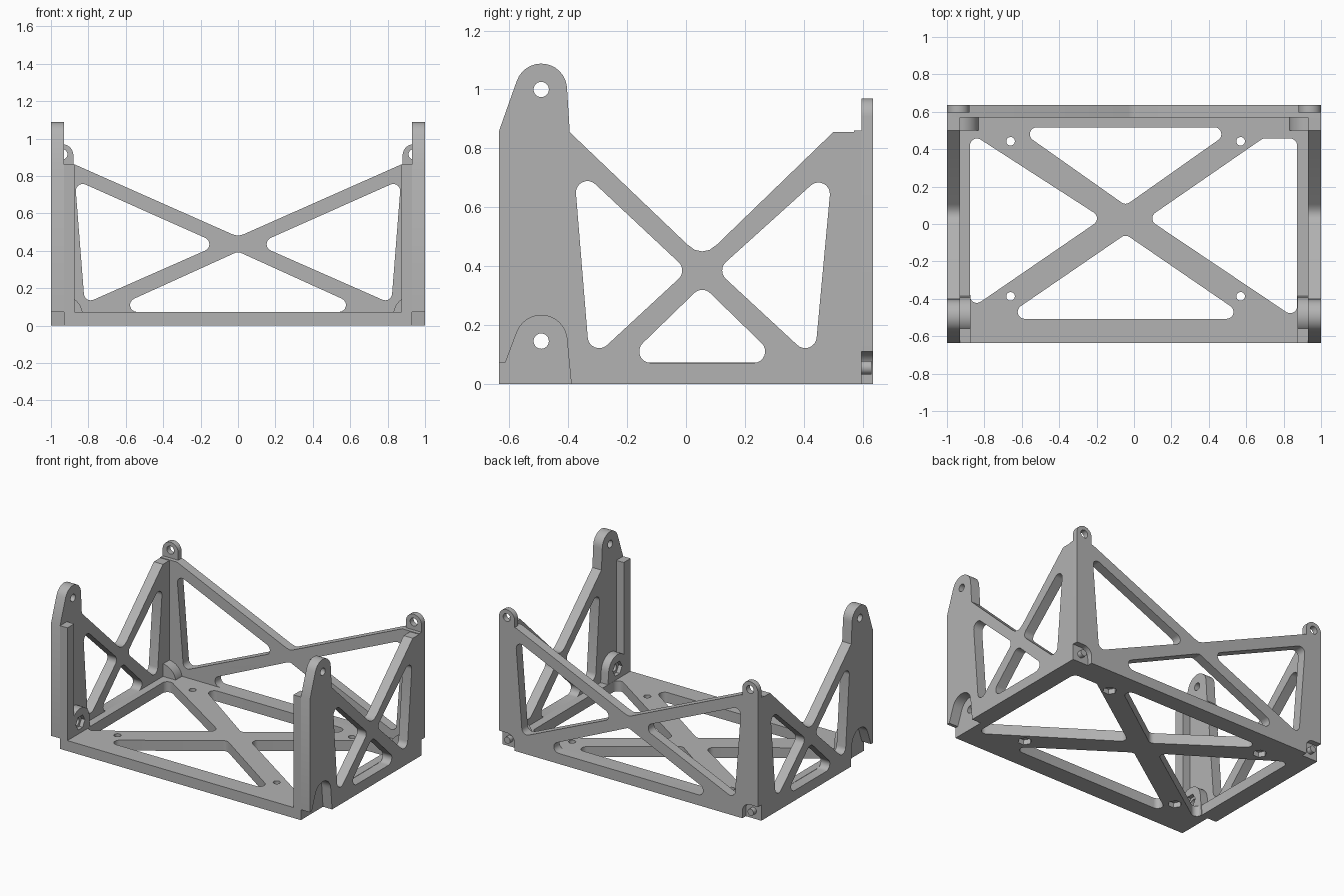
import bpy, bmesh, math

cube = bpy.data.objects.get("Cube")
if cube:
    bpy.data.objects.remove(cube, do_unlink=True)

GREY = (0.45, 0.45, 0.45, 1)
metal = bpy.data.materials.new("plain grey")
metal.use_nodes = True
metal.diffuse_color = GREY
metal.node_tree.nodes["Principled BSDF"].inputs["Base Color"].default_value = GREY


def arc(cx, cy, r, start, end, steps=14):
    angles = [math.radians(start + (end - start) * i / steps) for i in range(steps + 1)]
    return [(cx + r * math.cos(a), cy + r * math.sin(a)) for a in angles]


def circle(cx, cy, r, sides=24):
    return arc(cx, cy, r, 0, 360, sides)[:-1]


def rounded(centres, r=0.037):
    """Convex pocket drawn around corner circles given counter-clockwise."""
    points = []
    for i, (x, y) in enumerate(centres):
        px, py = centres[i - 1]
        nx, ny = centres[(i + 1) % len(centres)]
        a = math.degrees(math.atan2(y - py, x - px)) - 90
        b = math.degrees(math.atan2(ny - y, nx - x)) - 90
        points += arc(x, y, r, a, a + (b - a) % 360, 8)
    return points


def mirrored(points):
    return [(-x, y) for x, y in points]


def plate(name, axis, low, high, outline, holes=()):
    """Flat plate with holes, extruded along the axis from low to high."""
    curve = bpy.data.curves.new(name, "CURVE")
    curve.dimensions = "2D"
    curve.fill_mode = "BOTH"
    curve.extrude = abs(high - low) / 2
    for loop in (outline, *holes):
        spline = curve.splines.new("POLY")
        spline.points.add(len(loop) - 1)
        for point, (u, v) in zip(spline.points, loop):
            point.co = (u, v, 0, 1)
        spline.use_cyclic_u = True
    helper = bpy.data.objects.new("helper", curve)
    bpy.context.scene.collection.objects.link(helper)
    graph = bpy.context.evaluated_depsgraph_get()
    mesh = bpy.data.meshes.new_from_object(helper.evaluated_get(graph))
    bpy.data.objects.remove(helper, do_unlink=True)

    bm = bmesh.new()
    bm.from_mesh(mesh)
    for vert in bm.verts:
        u, v, w = vert.co
        w += (low + high) / 2
        vert.co = {"x": (w, u, v), "y": (u, w, v), "z": (u, v, w)}[axis]
    bmesh.ops.remove_doubles(bm, verts=bm.verts, dist=0.0002)
    bmesh.ops.recalc_face_normals(bm, faces=bm.faces)
    bm.to_mesh(mesh)
    bm.free()
    mesh.name = name
    mesh.materials.clear()
    mesh.materials.append(metal)
    obj = bpy.data.objects.new(name, mesh)
    bpy.context.scene.collection.objects.link(obj)
    bpy.ops.object.select_all(action="DESELECT")
    obj.select_set(True)
    bpy.context.view_layer.objects.active = obj
    bpy.ops.object.shade_smooth_by_angle(angle=math.radians(30))
    return obj


def box(x0, x1, y0, y1):
    return [(x0, y0), (x1, y0), (x1, y1), (x0, y1)]


# Base plate: nut pockets in the lower layer, screw holes in the upper one
base_outline = box(-0.93, 0.93, -0.635, 0.57)
base_pockets = [
    rounded([(-0.52, 0.48), (-0.045, 0.145), (0.43, 0.48)]),
    rounded([(-0.585, -0.47), (0.495, -0.47), (-0.045, -0.1)]),
    rounded([(-0.84, 0.42), (-0.84, -0.385), (-0.235, 0.03)]),
    rounded([(0.135, 0.03), (0.835, -0.44), (0.835, 0.42), (0.70, 0.42)]),
]
mounts = [(x, y) for x in (-0.66, 0.57) for y in (-0.387, 0.442)]
plate("base_lower", "z", 0, 0.035, base_outline,
      base_pockets + [circle(x, y, 0.045, 6) for x, y in mounts])
plate("base_upper", "z", 0.035, 0.073, base_outline,
      base_pockets + [circle(x, y, 0.023) for x, y in mounts])

# Back wall: solid inner layer, outer layer with top ears and bottom recesses
left_pocket = rounded([(-0.83, 0.72), (-0.787, 0.172), (-0.19, 0.435)])
back_pockets = [
    left_pocket, mirrored(left_pocket),
    rounded([(-0.54, 0.11), (0.54, 0.11), (0, 0.355)]),
]
slope = [(0.87, 0.86), (0.03, 0.488), (0, 0.48)]
inner_half = [(1, 0), (1, 0.86)] + slope
outer_half = ([(0.88, 0)] + arc(0.94, 0.05, 0.06, 180, 90) + [(1, 0.11)]
              + arc(0.94, 0.91, 0.06, 0, 180) + [(0.88, 0.86)] + slope)
for name, low, high, half in (("back_wall_inner", 0.57, 0.597, inner_half),
                              ("back_wall_outer", 0.597, 0.635, outer_half)):
    holes = list(back_pockets)
    if half is outer_half:
        holes += [circle(x, 0.915, 0.028) for x in (-0.94, 0.94)]
    plate(name, "y", low, high, half + mirrored(half[:-1])[::-1], holes)

# Side wall: top ear at the front and a matching notch at the bottom
side_outline = ([(-0.39, 0), (0.57, 0), (0.57, 0.855), (0.50, 0.855),
                 (0.105, 0.473), (0.08, 0.455), (0.055, 0.45), (0.03, 0.455),
                 (0.005, 0.473), (-0.395, 0.855)]
                + arc(-0.492, 1.0, 0.088, 0, 160)
                + [(-0.635, 0.86), (-0.635, 0.073), (-0.613, 0.073)]
                + arc(-0.492, 0.145, 0.088, 160, 0))
side_holes = [
    circle(-0.492, 1.0, 0.026),
    rounded([(-0.335, 0.65), (-0.295, 0.16), (-0.052, 0.385)], 0.039),
    rounded([(-0.12, 0.11), (0.23, 0.11), (0.055, 0.28)], 0.039),
    rounded([(0.45, 0.645), (0.162, 0.385), (0.405, 0.16)], 0.039),
]
backing = [(-0.615, 0), (-0.38, 0)] + arc(-0.492, 0.145, 0.1, 0, 160)
dome = [(0.93, 0), (0.93, 0.16)] + arc(0.935, 0.055, 0.105, 93, 180) + [(0.83, 0)]

for side, s in (("left", 1), ("right", -1)):
    plate(side + "_side_wall", "x", s * 0.93, s, side_outline, side_holes)

    # Front post and the notch backing with its nut pocket
    plate(side + "_front_post", "x", s * 0.873, s * 0.93,
          box(-0.635, -0.56, 0.07, 0.86))
    plate(side + "_backing_outer", "x", s * 0.9, s * 0.93, backing,
          [circle(-0.492, 0.145, 0.026)])
    plate(side + "_backing_inner", "x", s * 0.873, s * 0.9, backing,
          [circle(-0.492, 0.145, 0.05, 6)])

    # Rear corner dome and locating peg
    plate(side + "_corner_dome", "y", 0.50, 0.57, [(s * x, z) for x, z in dome])
    plate(side + "_peg", "y", 0.595, 0.63, circle(s * 0.94, 0.055, 0.023))
